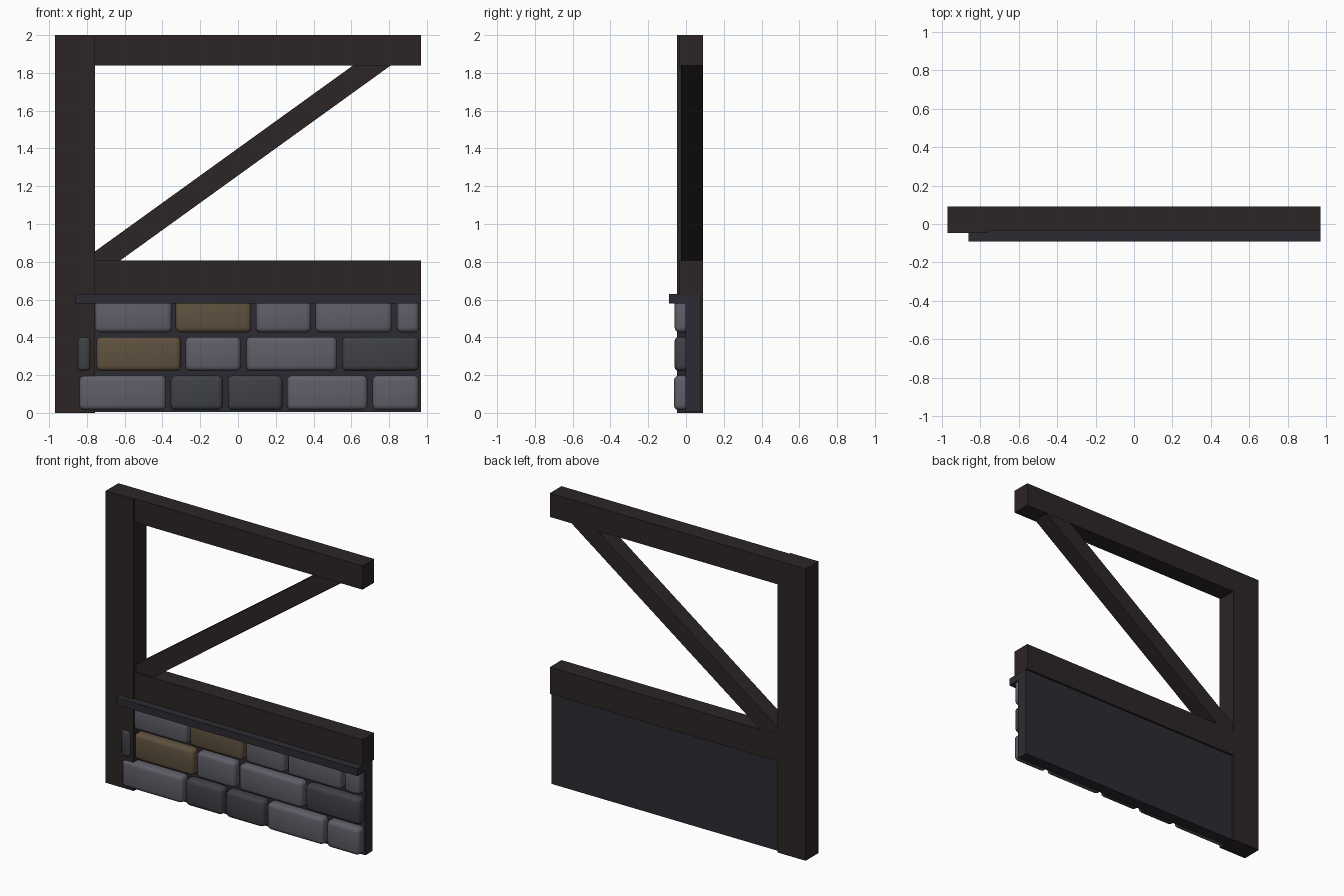
import bpy, bmesh
from mathutils import Vector

if "Cube" in bpy.data.objects:
    bpy.data.objects.remove(bpy.data.objects["Cube"])


def material(name, rgb):
    m = bpy.data.materials.new(name)
    m.diffuse_color = (*rgb, 1)
    m.use_nodes = True
    m.node_tree.nodes["Principled BSDF"].inputs["Base Color"].default_value = m.diffuse_color
    return m


WOOD = material("dark_wood", (0.025, 0.019, 0.018))
MORTAR = material("mortar", (0.024, 0.024, 0.032))
GREY = material("grey_stone", (0.115, 0.112, 0.138))
DARK = material("dark_stone", (0.050, 0.052, 0.060))
BROWN = material("brown_stone", (0.115, 0.082, 0.050))


def finish(bm, name, mat):
    bmesh.ops.recalc_face_normals(bm, faces=bm.faces)
    me = bpy.data.meshes.new(name)
    bm.to_mesh(me)
    bm.free()
    me.materials.append(mat)
    ob = bpy.data.objects.new(name, me)
    bpy.context.collection.objects.link(ob)
    return ob


def box(name, x, y, z, mat):
    bm = bmesh.new()
    bmesh.ops.create_cube(bm, size=1)
    for v in bm.verts:
        v.co = Vector([(a + b) / 2 + c * (b - a) for (a, b), c in zip((x, y, z), v.co)])
    return finish(bm, name, mat)


# Timber frame
box("corner_post", (-0.97, -0.757), (-0.048, 0.09), (0, 2), WOOD)
box("top_beam", (-0.76, 0.97), (-0.037, 0.09), (1.838, 2), WOOD)
box("middle_beam", (-0.76, 0.97), (-0.037, 0.09), (0.625, 0.808), WOOD)

# Diagonal brace, its ends buried in the beams
bm = bmesh.new()
outline = [(-0.70, 0.752), (0.85, 1.869), (0.65, 1.869), (-0.80, 0.824)]
face = bm.faces.new([bm.verts.new((x, -0.026, z)) for x, z in outline])
ext = bmesh.ops.extrude_face_region(bm, geom=[face])["geom"]
bmesh.ops.translate(bm, vec=(0, 0.1145, 0),
                    verts=[g for g in ext if isinstance(g, bmesh.types.BMVert)])
finish(bm, "diagonal_brace", WOOD)

# Mortar wall and ledge
box("mortar_wall", (-0.80, 0.968), (-0.003, 0.076), (0.004, 0.626), MORTAR)
box("stone_ledge", (-0.86, 0.969), (-0.09, 0.07), (0.58, 0.63), MORTAR)

# Stone courses: bottom, top, front depth, then (left, right, colour)
courses = [
    (0.015, 0.198, -0.064, [(-0.842, -0.38, GREY), (-0.357, -0.08, DARK), (-0.054, 0.236, DARK),
                            (0.26, 0.686, GREY), (0.712, 0.958, GREY)]),
    (0.222, 0.402, -0.060, [(-0.85, -0.78, DARK), (-0.75, -0.303, BROWN), (-0.278, 0.015, GREY),
                            (0.044, 0.524, GREY), (0.55, 0.958, DARK)]),
    (0.426, 0.605, -0.060, [(-0.757, -0.35, GREY), (-0.33, 0.07, BROWN), (0.094, 0.386, GREY),
                            (0.41, 0.815, GREY), (0.842, 0.958, GREY)]),
]
for row, (z0, z1, front, stones) in enumerate(courses):
    for i, (x0, x1, mat) in enumerate(stones):
        ob = box(f"stone_{row + 1}_{i + 1}", (x0, x1), (front, 0.03), (z0, z1), mat)
        bev = ob.modifiers.new("rounded_edges", "BEVEL")
        bev.width = min(0.026, (x1 - x0) * 0.3)
        bev.segments = 3
        for p in ob.data.polygons:
            p.use_smooth = True
